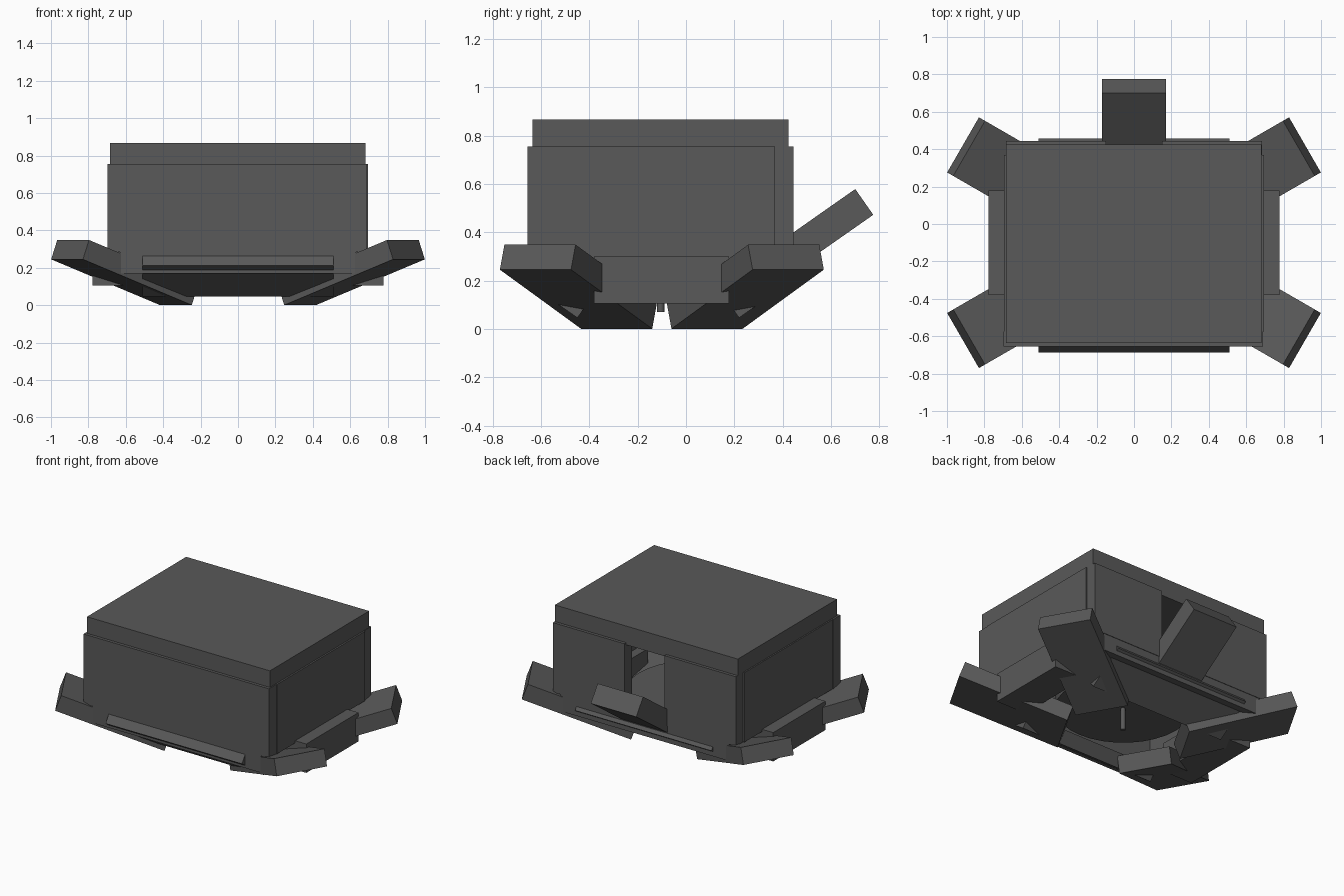
import bpy, math
from mathutils import Vector, Matrix

if "Cube" in bpy.data.objects:
    bpy.data.objects.remove(bpy.data.objects["Cube"])

grey = bpy.data.materials.new("dark_grey")
grey.diffuse_color = (0.10, 0.10, 0.10, 1)
grey.use_nodes = True
grey.node_tree.nodes["Principled BSDF"].inputs["Base Color"].default_value = grey.diffuse_color


def box(name, lo, hi):
    """Axis-aligned box from two opposite corners."""
    lo, hi = Vector(lo), Vector(hi)
    bpy.ops.mesh.primitive_cube_add(size=1, location=(lo + hi) / 2)
    ob = bpy.context.object
    ob.name = name
    ob.scale = hi - lo
    ob.data.materials.append(grey)


def slab(name, edge, heading, tilt, length, width, thick):
    """Tilted slab; edge = middle of its outer lower edge, heading = outward direction."""
    h, t = math.radians(heading), math.radians(tilt)
    out = Vector((math.cos(h), math.sin(h), 0))
    axis = out * math.cos(t) + Vector((0, 0, math.sin(t)))
    up = -out * math.sin(t) + Vector((0, 0, math.cos(t)))
    side = up.cross(axis)
    bpy.ops.mesh.primitive_cube_add(size=1)
    ob = bpy.context.object
    ob.name = name
    rot = Matrix((axis, side, up)).transposed().to_4x4()
    centre = Vector(edge) - axis * length / 2 + up * thick / 2
    ob.matrix_world = Matrix.Translation(centre) @ rot @ Matrix.Diagonal((length, width, thick, 1))
    ob.data.materials.append(grey)


def cylinder(name, radius, z0, z1, y, sides):
    bpy.ops.mesh.primitive_cylinder_add(vertices=sides, radius=radius, depth=z1 - z0,
                                        location=(0, y, (z0 + z1) / 2))
    ob = bpy.context.object
    ob.name = name
    ob.data.materials.append(grey)
    bpy.ops.object.shade_smooth_by_angle(angle=math.radians(40))


MID = -0.10  # y of the undercarriage centre

# Roof slab and walls
box("roof", (-0.685, -0.635, 0.74), (0.683, 0.425, 0.867))
box("front_wall", (-0.697, -0.655, 0.285), (0.69, -0.575, 0.755))
for s, label in ((1, "right"), (-1, "left")):
    x = sorted((s * 0.61, s * 0.694))
    box(label + "_wall", (x[0], -0.575, 0.285), (x[1], 0.368, 0.755))
    # Back wall halves leave a gap for the raised flap
    x = sorted((s * 0.15, s * 0.685))
    box(label + "_back_wall", (x[0], 0.365, 0.285), (x[1], 0.445, 0.755))
    # Side blocks under the walls
    x = sorted((s * 0.55, s * 0.777))
    box(label + "_side_block", (x[0], -0.38, 0.105), (x[1], 0.178, 0.30))

# Base rails under the front and back walls
box("front_rail", (-0.63, -0.652, 0.17), (0.63, -0.575, 0.286))
box("back_rail", (-0.63, 0.365, 0.17), (0.63, 0.442, 0.286))

# Four splayed legs
for sx in (1, -1):
    for sy in (1, -1):
        heading = math.degrees(math.atan2(sy * 0.5, sx * 0.866))
        slab("leg", (sx * 0.914, MID + sy * 0.523, 0.245), heading, 20, 0.715, 0.34, 0.11)

# Sloping front and back plates between the legs
slab("front_plate", (0, -0.687, 0.212), -90, 35, 0.29, 1.02, 0.09)
slab("back_plate", (0, 0.457, 0.212), 90, 35, 0.29, 1.02, 0.09)

# Raised flap at the back
slab("back_flap", (0, 0.775, 0.472), 90, 35, 0.43, 0.34, 0.13)

# Inner round table and its pin
cylinder("inner_disc", 0.42, 0.22, 0.28, MID, 32)
cylinder("centre_pin", 0.015, 0.07, 0.24, MID - 0.005, 12)
